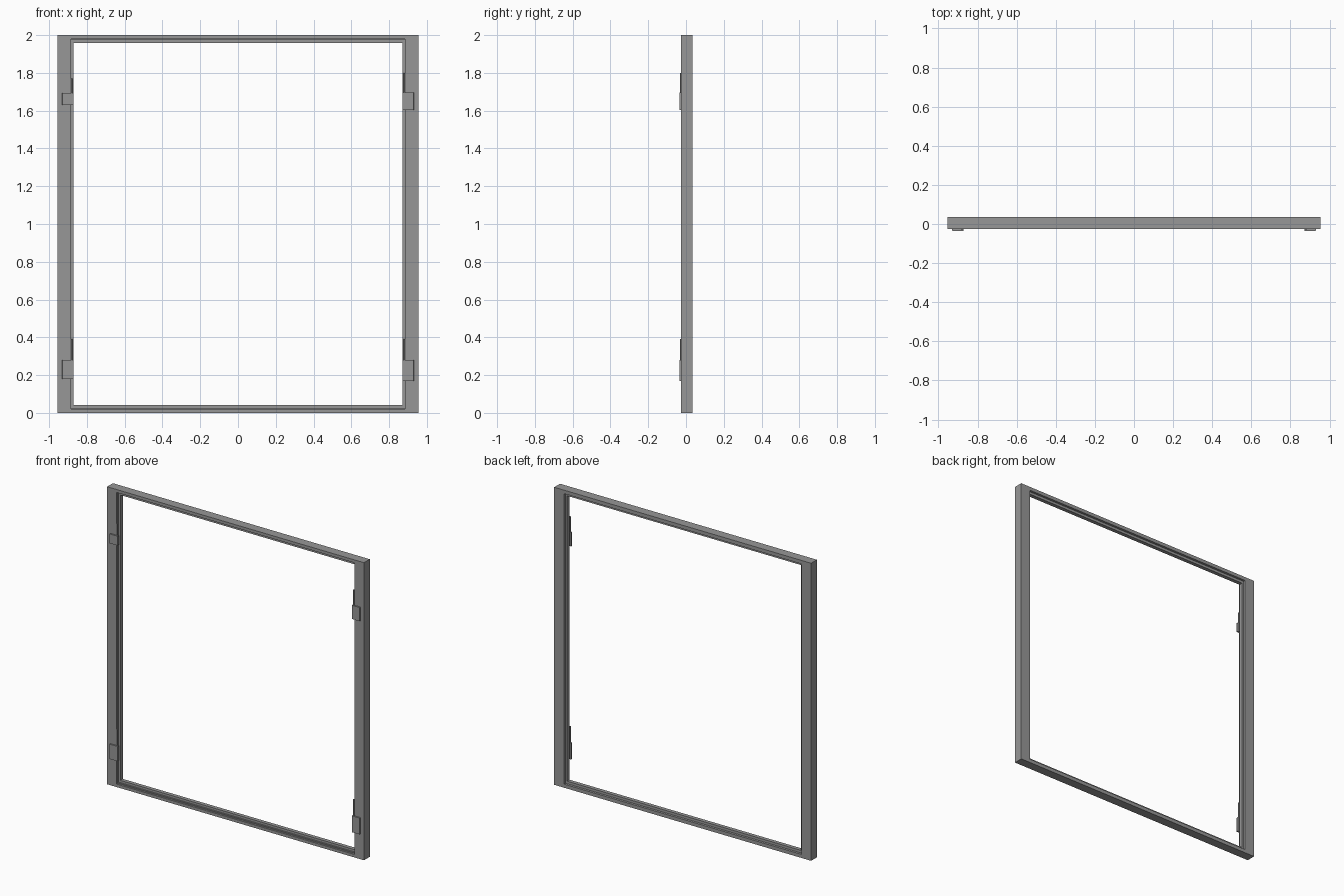
import bpy, bmesh

if "Cube" in bpy.data.objects:
    bpy.data.objects.remove(bpy.data.objects["Cube"])

HALF_W, HEIGHT = 0.955, 2.0
FRONT, BACK = -0.026, 0.0355

# Dark grey painted steel for every part
steel = bpy.data.materials.new("dark_steel")
steel.diffuse_color = (0.31, 0.31, 0.31, 1)
steel.use_nodes = True
steel.node_tree.nodes["Principled BSDF"].inputs["Base Color"].default_value = steel.diffuse_color


def mesh_object(name, bm):
    bmesh.ops.recalc_face_normals(bm, faces=bm.faces)
    me = bpy.data.meshes.new(name)
    bm.to_mesh(me)
    bm.free()
    me.materials.append(steel)
    ob = bpy.data.objects.new(name, me)
    bpy.context.collection.objects.link(ob)
    return ob


# Frame: stepped section (jamb width, rail height, y) carried round four mitred corners
section = [
    (0.0, 0.0, FRONT), (0.070, 0.020, FRONT),
    (0.070, 0.020, -0.014), (0.072, 0.026, -0.014),
    (0.072, 0.026, -0.006), (0.084, 0.041, -0.006),
    (0.084, 0.041, 0.020), (0.073, 0.024, 0.020),
    (0.073, 0.024, BACK), (0.0, 0.0, BACK),
]
bm = bmesh.new()
rings = []
for sx, top in ((-1, 0), (1, 0), (1, 1), (-1, 1)):
    rings.append([bm.verts.new((sx * (HALF_W - w), y, HEIGHT - h if top else h))
                  for w, h, y in section])
n = len(section)
for i in range(4):
    a, b = rings[i], rings[(i + 1) % 4]
    for j in range(n):
        k = (j + 1) % n
        bm.faces.new((a[j], a[k], b[k], b[j]))
mesh_object("door_frame", bm)


# Hinge leaf: flat plate overhanging the opening step, extruded upward
def hinge_plate(name, side, z0, z1):
    outline = [(0.931, FRONT + 0.001), (0.929, -0.0355), (0.872, -0.0355),
               (0.870, -0.022), (0.884, -0.022), (0.884, FRONT + 0.001)]
    bm = bmesh.new()
    face = bm.faces.new([bm.verts.new((side * x, y, z0)) for x, y in outline])
    ext = bmesh.ops.extrude_face_region(bm, geom=[face])
    top = [v for v in ext["geom"] if isinstance(v, bmesh.types.BMVert)]
    bmesh.ops.translate(bm, verts=top, vec=(0, 0, z1 - z0))
    mesh_object(name, bm)


# Hinge pin: thin upright cylinder rising from the plate
def hinge_pin(name, side, z0, z1):
    bpy.ops.mesh.primitive_cylinder_add(vertices=16, radius=0.004, depth=z1 - z0,
                                        location=(side * 0.880, -0.027, (z0 + z1) / 2))
    pin = bpy.context.object
    pin.name = name
    pin.data.materials.append(steel)
    bpy.ops.object.shade_smooth_by_angle()


# Four hinges: plate bottom, plate top, pin top
for label, side, z0, z1, pin_top in (
        ("upper_left", -1, 1.63, 1.693, 1.77), ("lower_left", -1, 0.18, 0.28, 0.39),
        ("upper_right", 1, 1.603, 1.695, 1.80), ("lower_right", 1, 0.17, 0.28, 0.39)):
    hinge_plate("hinge_plate_" + label, side, z0, z1)
    hinge_pin("hinge_pin_" + label, side, z0 + 0.01, pin_top)
